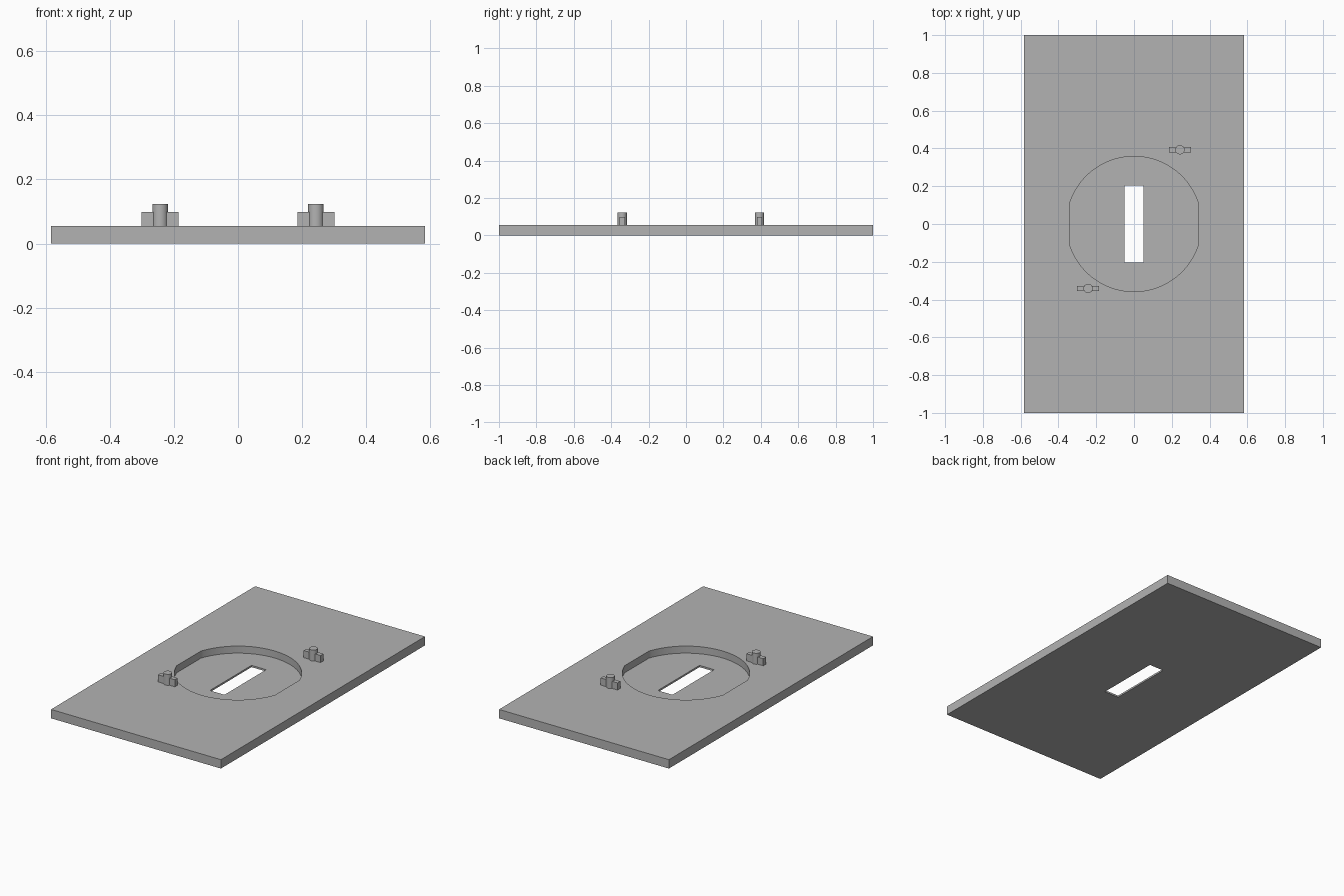
import bpy, bmesh, math

cube = bpy.data.objects.get("Cube")
if cube:
    bpy.data.objects.remove(cube, do_unlink=True)

PLATE_TOP = 0.055
FLOOR = 0.011

grey = bpy.data.materials.new("plain_grey")
grey.use_nodes = True
colour = (0.45, 0.45, 0.45, 1)
grey.diffuse_color = colour
grey.node_tree.nodes["Principled BSDF"].inputs["Base Color"].default_value = colour


def prism(name, outline, z0, z1):
    """Extrude a counter-clockwise outline from z0 to z1."""
    bm = bmesh.new()
    face = bm.faces.new([bm.verts.new((x, y, z0)) for x, y in outline])
    top = bmesh.ops.extrude_face_region(bm, geom=[face])["geom"]
    verts = [v for v in top if isinstance(v, bmesh.types.BMVert)]
    bmesh.ops.translate(bm, verts=verts, vec=(0, 0, z1 - z0))
    bmesh.ops.recalc_face_normals(bm, faces=bm.faces)
    mesh = bpy.data.meshes.new(name)
    bm.to_mesh(mesh)
    bm.free()
    mesh.materials.append(grey)
    obj = bpy.data.objects.new(name, mesh)
    bpy.context.collection.objects.link(obj)
    return obj


def rect(hx, hy, cx=0, cy=0):
    return [(cx + sx * hx, cy + sy * hy)
            for sx, sy in ((-1, -1), (1, -1), (1, 1), (-1, 1))]


def arc(radius, start, end, steps, cx=0, cy=0):
    angles = [start + (end - start) * i / steps for i in range(steps + 1)]
    return [(cx + radius * math.cos(a), cy + radius * math.sin(a)) for a in angles]


def boolean(target, tool, operation):
    """Apply a boolean and discard the tool object."""
    tool.hide_render = True
    mod = target.modifiers.new(operation.lower(), "BOOLEAN")
    mod.operation = operation
    mod.solver = "EXACT"
    mod.object = tool
    bpy.context.view_layer.objects.active = target
    bpy.ops.object.modifier_apply(modifier=mod.name)
    bpy.data.objects.remove(tool, do_unlink=True)


def smooth(obj):
    bpy.ops.object.select_all(action="DESELECT")
    obj.select_set(True)
    bpy.context.view_layer.objects.active = obj
    bpy.ops.object.shade_smooth_by_angle(angle=math.radians(30))


# Base plate with a round recess flattened on both sides, and a through slot
plate = prism("base_plate", rect(0.583, 1.0), 0, PLATE_TOP)
radius, flat = 0.358, 0.338
a = math.acos(flat / radius)
outline = arc(radius, a, math.pi - a, 40) + arc(radius, math.pi + a, 2 * math.pi - a, 40)
boolean(plate, prism("recess_cutter", outline, FLOOR, 0.2), "DIFFERENCE")
boolean(plate, prism("slot_cutter", rect(0.05, 0.204), -0.1, 0.2), "DIFFERENCE")
smooth(plate)

# Winged locating pegs at opposite corners of the recess
for side, x, y in (("left", 0.243, 0.393), ("right", -0.243, -0.341)):
    ring = arc(0.0245, 0, 2 * math.pi, 32, x, y)[:-1]
    peg = prism(side + "_peg", ring, PLATE_TOP, 0.123)
    wings = prism(side + "_wings", rect(0.058, 0.014, x, y), PLATE_TOP, 0.099)
    boolean(peg, wings, "UNION")
    smooth(peg)
